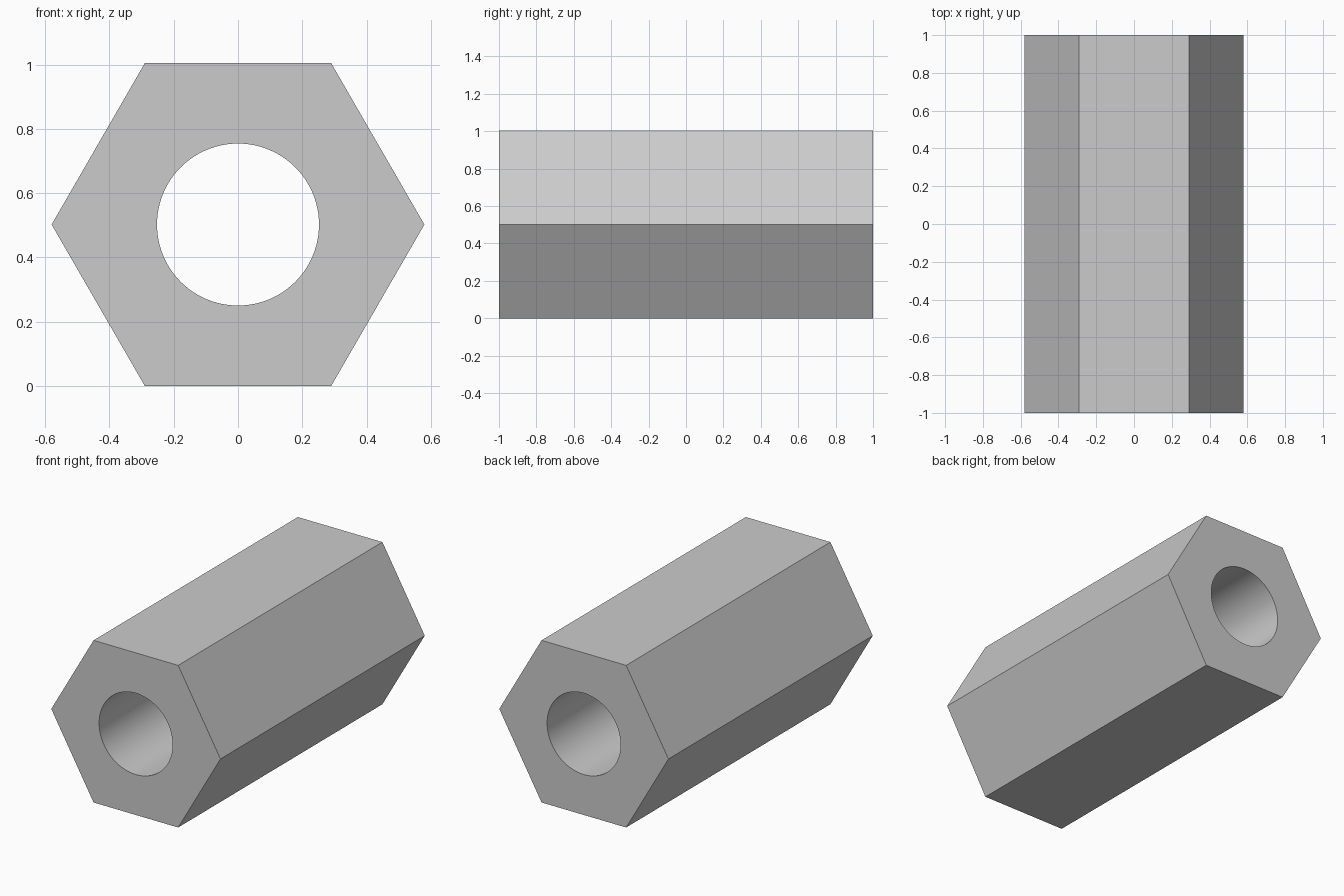
import bpy
from math import pi, cos, radians

if "Cube" in bpy.data.objects:
    bpy.data.objects.remove(bpy.data.objects["Cube"])

R = 0.58                 # hexagon corner radius
BORE = 0.252             # bore radius
LENGTH = 2.0
AXIS_Z = R * cos(pi / 6)  # lower flat rests on z = 0


def rod(name, sides, radius, length):
    """Cylinder or prism lying along y."""
    bpy.ops.mesh.primitive_cylinder_add(
        vertices=sides, radius=radius, depth=length,
        location=(0, 0, AXIS_Z), rotation=(pi / 2, pi / 6, 0))
    obj = bpy.context.object
    obj.name = name
    return obj


# Through-bore cutter
cutter = rod("bore_cutter", 96, BORE, LENGTH + 0.4)
bpy.ops.object.shade_smooth()
cutter.hide_render = True

# Hexagonal spacer body
body = rod("hex_spacer", 6, R, LENGTH)
cut = body.modifiers.new("bore", "BOOLEAN")
cut.operation = "DIFFERENCE"
cut.solver = "EXACT"
cut.object = cutter
bpy.ops.object.modifier_apply(modifier=cut.name)
bpy.data.objects.remove(cutter, do_unlink=True)

# Round bore wall, crisp flats and rims
bpy.ops.object.shade_smooth_by_angle(angle=radians(30))
